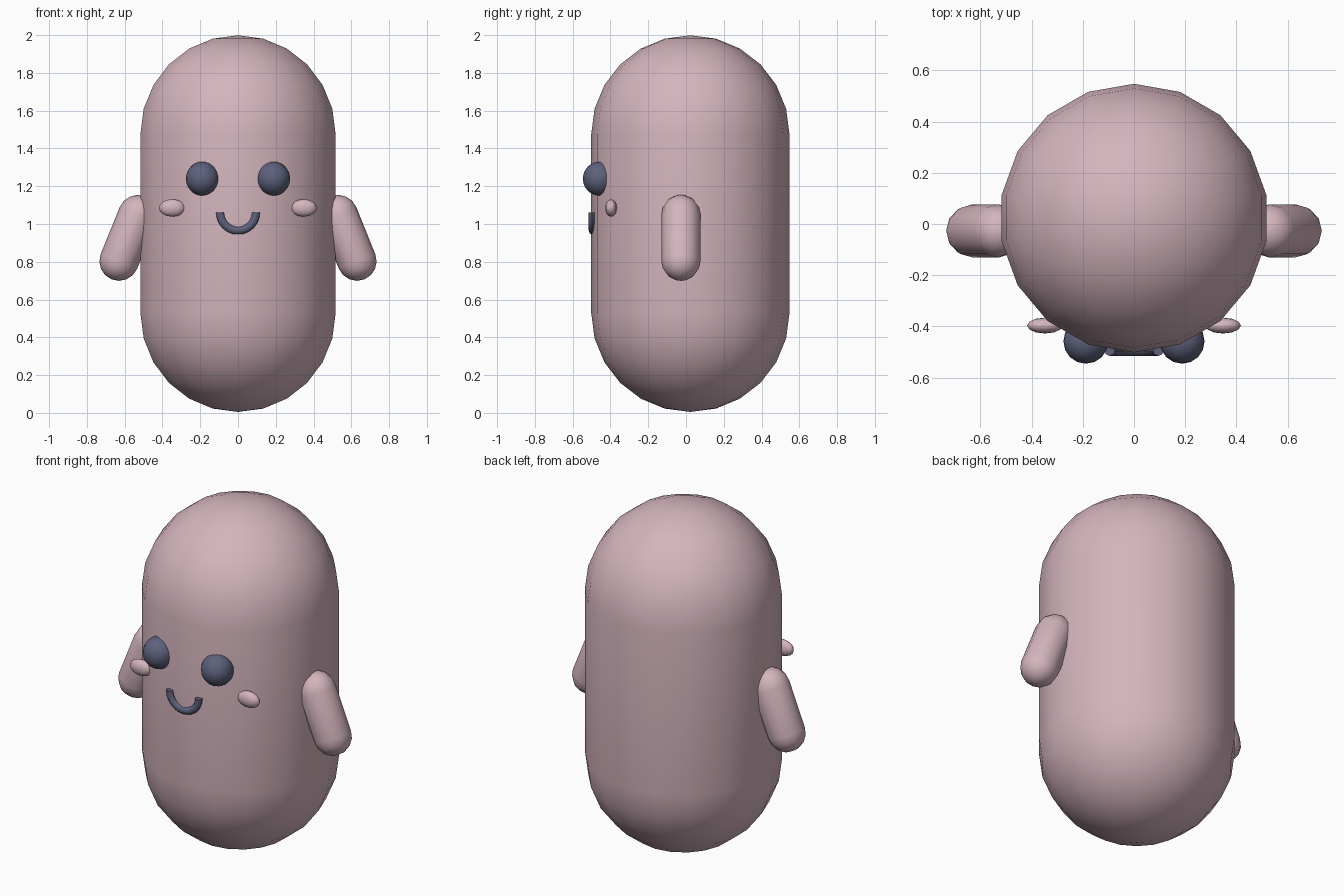
import bpy, bmesh, math
from mathutils import Matrix, Vector

cube = bpy.data.objects.get("Cube")
if cube:
    bpy.data.objects.remove(cube)


def material(name, rgb):
    m = bpy.data.materials.new(name)
    m.use_nodes = True
    m.diffuse_color = (*rgb, 1)
    m.node_tree.nodes["Principled BSDF"].inputs["Base Color"].default_value = (*rgb, 1)
    return m


pink = material("soft pink", (0.66, 0.46, 0.51))
navy = material("slate navy", (0.11, 0.12, 0.2))


def finish(name, bm, mat, matrix=Matrix()):
    bm.transform(matrix)
    bmesh.ops.recalc_face_normals(bm, faces=bm.faces)
    for f in bm.faces:
        f.smooth = True
    mesh = bpy.data.meshes.new(name)
    bm.to_mesh(mesh)
    bm.free()
    mesh.materials.append(mat)
    obj = bpy.data.objects.new(name, mesh)
    bpy.context.collection.objects.link(obj)
    return obj


def capsule(name, radius, half, sides, rings, mat, matrix):
    """Upright rounded cylinder: a sphere split at its equator."""
    bm = bmesh.new()
    rows = []
    for cap in (-1, 1):
        for i in range(rings):
            a = math.pi / 2 * (i / rings if cap > 0 else 1 - (i + 1) / rings)
            r, z = radius * math.cos(a), cap * (half + radius * math.sin(a))
            rows.append([bm.verts.new((r * math.cos(t), r * math.sin(t), z))
                         for t in (math.pi / 2 + math.tau * k / sides for k in range(sides))])
    for low, high in zip(rows, rows[1:]):
        for k in range(sides):
            n = (k + 1) % sides
            bm.faces.new((low[k], low[n], high[n], high[k]))
    for row, cap in ((rows[0], -1), (rows[-1], 1)):
        pole = bm.verts.new((0, 0, cap * (half + radius)))
        for k in range(sides):
            bm.faces.new((row[k], row[(k + 1) % sides], pole))
    return finish(name, bm, mat, matrix)


def ellipsoid(name, centre, size, sides, rings, mat):
    bm = bmesh.new()
    bmesh.ops.create_uvsphere(bm, u_segments=sides, v_segments=rings, radius=1)
    return finish(name, bm, mat, Matrix.Translation(centre) @ Matrix.Diagonal((*size, 1)))


# Body
capsule("body", 0.525, 0.472, 18, 6, pink, Matrix.Translation((0, 0.023, 1.002)))

# Arms, eyes and cheeks on both sides
for side, s in (("left", 1), ("right", -1)):
    top, bottom = Vector((s * 0.53, -0.027, 1.05)), Vector((s * 0.63, -0.027, 0.803))
    axis = top - bottom
    tilt = axis.to_track_quat("Z", "Y").to_matrix().to_4x4()
    capsule(side + "_arm", 0.104, axis.length / 2, 12, 4, pink,
            Matrix.Translation((top + bottom) / 2) @ tilt)
    ellipsoid(side + "_eye", (s * 0.188, -0.458, 1.24), (0.088, 0.088, 0.09), 16, 12, navy)
    ellipsoid(side + "_cheek", (s * 0.348, -0.397, 1.085), (0.07, 0.031, 0.046), 12, 8, pink)

# Smile: lower half of a ring
bm = bmesh.new()
loops = []
for i in range(13):
    a = math.pi + math.pi * i / 12
    loops.append([bm.verts.new(((0.095 + 0.021 * math.cos(b)) * math.cos(a),
                                0.018 * math.sin(b),
                                (0.095 + 0.021 * math.cos(b)) * math.sin(a)))
                  for b in (math.tau * k / 8 for k in range(8))])
for p, q in zip(loops, loops[1:]):
    for k in range(8):
        n = (k + 1) % 8
        bm.faces.new((p[k], p[n], q[n], q[k]))
bm.faces.new(loops[0])
bm.faces.new(loops[-1])
smile = finish("smile", bm, navy, Matrix.Translation((0, -0.497, 1.06)))
bpy.context.view_layer.objects.active = smile
smile.select_set(True)
bpy.ops.object.shade_smooth_by_angle(angle=math.radians(50))
